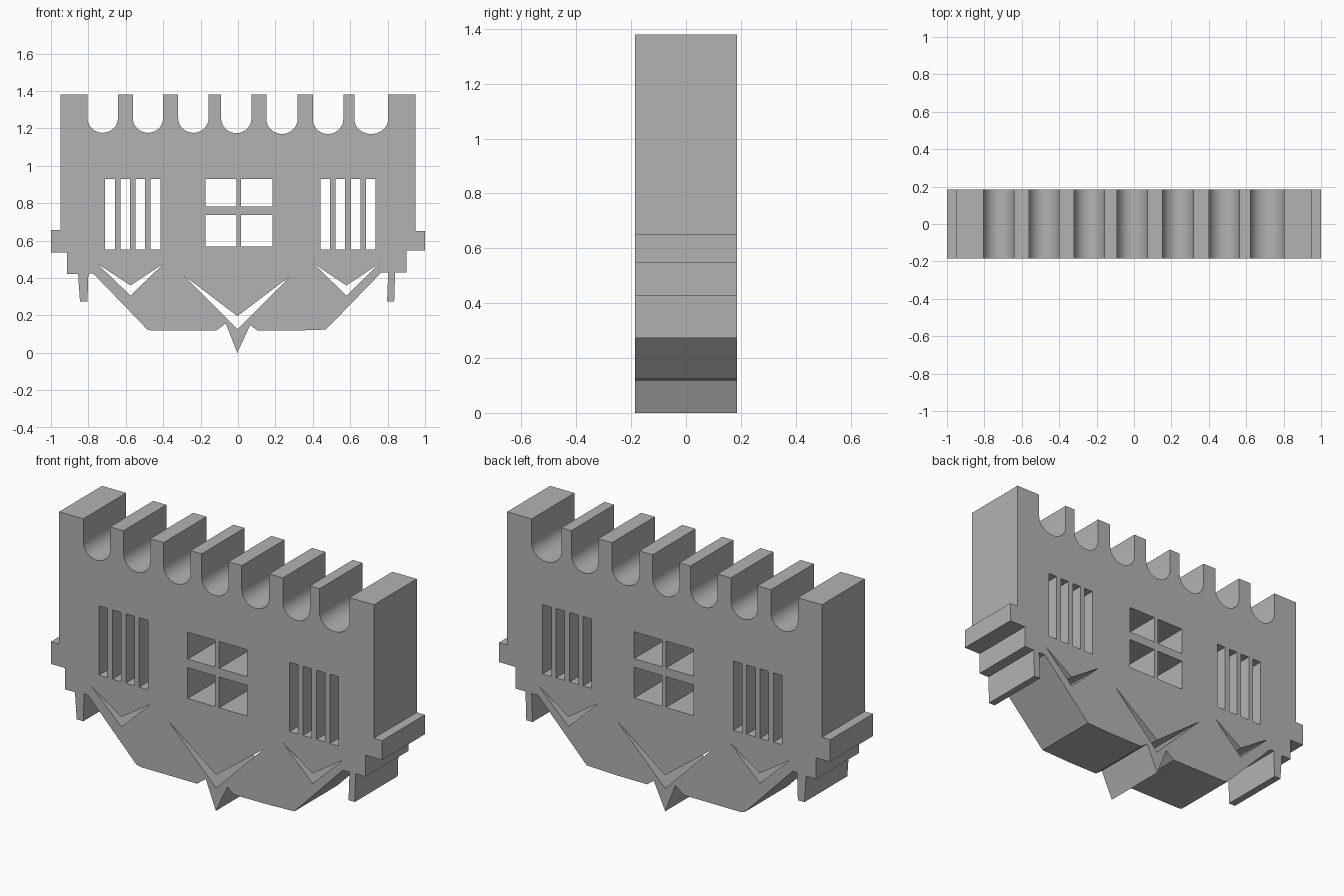
import bpy, bmesh, math

if "Cube" in bpy.data.objects:
    bpy.data.objects.remove(bpy.data.objects["Cube"])

HALF_DEPTH = 0.185
TOP = 1.38

grey = bpy.data.materials.new("stone grey")
grey.diffuse_color = (0.45, 0.45, 0.45, 1)
grey.use_nodes = True
grey.node_tree.nodes["Principled BSDF"].inputs["Base Color"].default_value = grey.diffuse_color


def rect(x0, x1, z0, z1):
    return [(x0, z0), (x1, z0), (x1, z1), (x0, z1)]


def notch(x0, x1, bottom, steps=20):
    """Round-bottomed gap in the battlements, left to right."""
    r, c = (x1 - x0) / 2, (x0 + x1) / 2
    h = min(r, 0.08)
    arc = [(c - r * math.cos(math.pi * i / steps),
            bottom + h - h * math.sin(math.pi * i / steps)) for i in range(steps + 1)]
    return [(x0, TOP)] + arc + [(x1, TOP)]


# Stepped sides, legs, sloping base and central spike
outline = [
    (0.95, TOP), (0.95, 0.652), (1, 0.652), (1, 0.546), (0.90, 0.546), (0.90, 0.428),
    (0.84, 0.428), (0.835, 0.273), (0.797, 0.273), (0.803, 0.428), (0.765, 0.428),
    (0.47, 0.124), (0.285, 0.118), (0.105, 0.118), (0.065, 0.148), (-0.004, 0),
    (-0.065, 0.157), (-0.118, 0.118), (-0.46, 0.118), (-0.485, 0.125),
    (-0.775, 0.425), (-0.80, 0.425), (-0.805, 0.275), (-0.845, 0.275), (-0.855, 0.42),
    (-0.915, 0.42), (-0.915, 0.536), (-1, 0.536), (-1, 0.657), (-0.95, 0.657), (-0.95, TOP)]

# Battlements
for x0, x1, b in [(-0.805, -0.642, 1.176), (-0.562, -0.40, 1.176), (-0.32, -0.157, 1.176),
                  (-0.09, 0.072, 1.174), (0.152, 0.318, 1.17), (0.40, 0.563, 1.17),
                  (0.622, 0.803, 1.17)]:
    outline += notch(x0, x1, b)

# Barred windows
holes = [rect(x, x + 0.052, 0.552, 0.93)
         for x in (-0.71, -0.629, -0.548, -0.467, 0.44, 0.521, 0.603, 0.684)]
# Four-pane window
for x0, x1 in ((-0.174, -0.008), (0.016, 0.184)):
    holes += [rect(x0, x1, 0.783, 0.93), rect(x0, x1, 0.568, 0.736)]
# V-shaped slits: centre, half width, tip height, upper and lower point
for c, w, tip, up, low in [(-0.575, 0.178, 0.477, 0.36, 0.306), (0.58, 0.18, 0.48, 0.36, 0.306),
                           (-0.003, 0.285, 0.412, 0.196, 0.125)]:
    holes.append([(c - w, tip), (c, low), (c + w, tip), (c, up)])

# Fill the flat profile with its holes and extrude it
curve = bpy.data.curves.new("wall_profile", "CURVE")
curve.dimensions = "2D"
curve.fill_mode = "BOTH"
curve.extrude = HALF_DEPTH
for loop in [outline] + holes:
    s = curve.splines.new("POLY")
    s.points.add(len(loop) - 1)
    for p, (x, z) in zip(s.points, loop):
        p.co = (x, z, 0, 1)
    s.use_cyclic_u = True
    s.use_smooth = False
profile = bpy.data.objects.new("wall_profile", curve)
bpy.context.collection.objects.link(profile)
dg = bpy.context.evaluated_depsgraph_get()
mesh = bpy.data.meshes.new_from_object(profile.evaluated_get(dg))
bpy.data.objects.remove(profile)

# Weld the caps to the sides and stand the wall up
bm = bmesh.new()
bm.from_mesh(mesh)
bmesh.ops.remove_doubles(bm, verts=bm.verts, dist=1e-4)
for v in bm.verts:
    x, z, y = v.co
    v.co = (x, -y, z)
bmesh.ops.recalc_face_normals(bm, faces=bm.faces)
bm.to_mesh(mesh)
bm.free()
mesh.materials.clear()
mesh.materials.append(grey)
wall = bpy.data.objects.new("castle_wall", mesh)
bpy.context.collection.objects.link(wall)
bpy.context.view_layer.objects.active = wall
wall.select_set(True)
bpy.ops.object.shade_smooth_by_angle(angle=math.radians(25))
